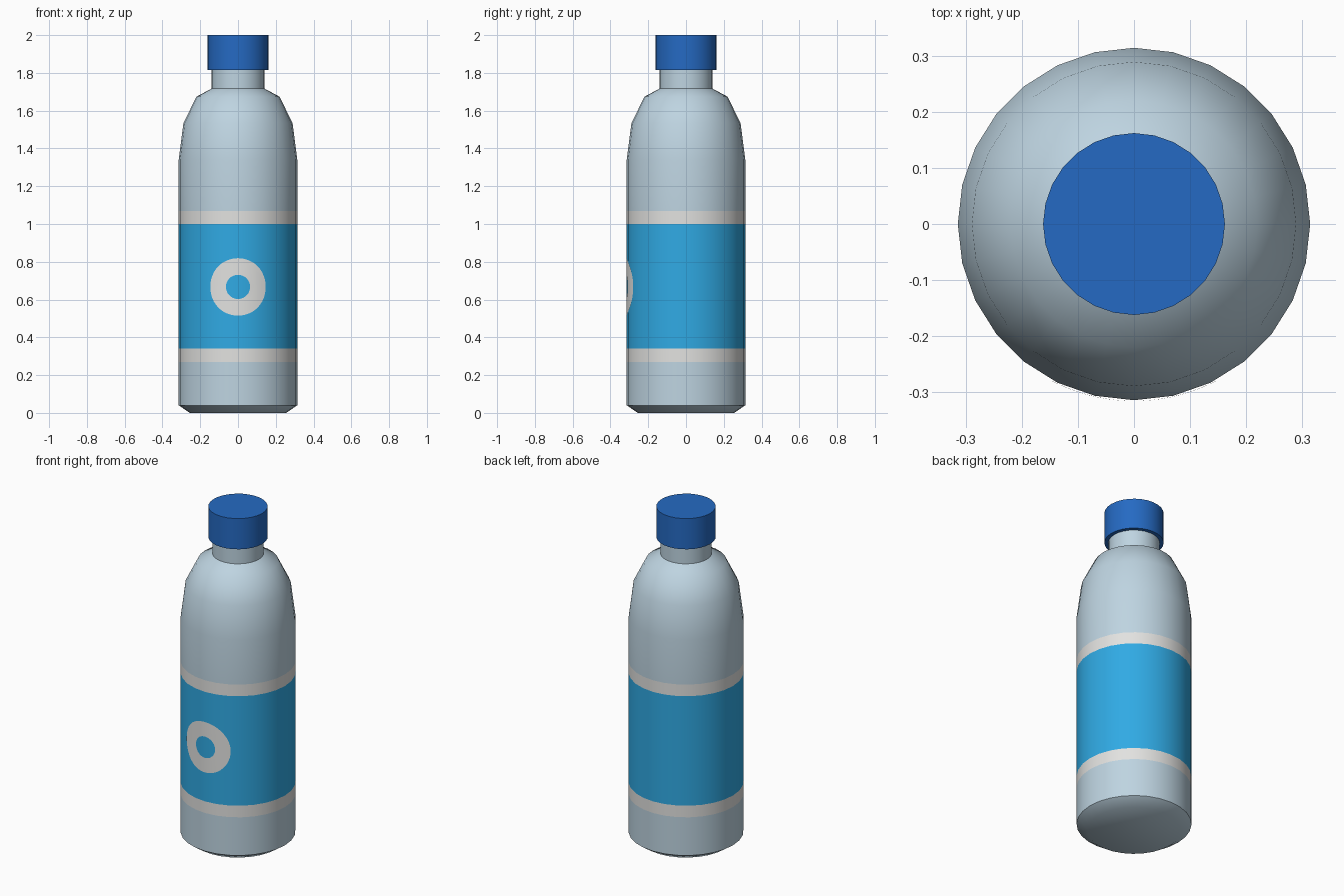
import bpy, bmesh, math

if "Cube" in bpy.data.objects:
    bpy.data.objects.remove(bpy.data.objects["Cube"])

SIDES = 28


def material(name, rgb):
    lin = [((c / 255 + 0.055) / 1.055) ** 2.4 for c in rgb]
    m = bpy.data.materials.new(name)
    m.diffuse_color = (*lin, 1)
    m.use_nodes = True
    m.node_tree.nodes["Principled BSDF"].inputs["Base Color"].default_value = m.diffuse_color
    return m


bottle_grey = material("pale blue grey", (190, 212, 225))
label_blue = material("label blue", (48, 170, 228))
label_white = material("label white", (226, 226, 224))
cap_blue = material("cap blue", (37, 106, 195))


def finish(bm, name, mats, angle=40):
    me = bpy.data.meshes.new(name)
    bm.to_mesh(me)
    bm.free()
    ob = bpy.data.objects.new(name, me)
    bpy.context.collection.objects.link(ob)
    for m in mats:
        me.materials.append(m)
    bpy.ops.object.select_all(action='DESELECT')
    ob.select_set(True)
    bpy.context.view_layer.objects.active = ob
    bpy.ops.object.shade_smooth_by_angle(angle=math.radians(angle))
    return ob


def lathe(name, profile, mats, angle=40, rule=None):
    """Revolve (radius, z) points around z and cap both ends."""
    bm = bmesh.new()
    rings = [[bm.verts.new((r * math.cos(2 * math.pi * i / SIDES),
                            r * math.sin(2 * math.pi * i / SIDES), z))
              for i in range(SIDES)] for r, z in profile]
    for a, b in zip(rings, rings[1:]):
        for i in range(SIDES):
            j = (i + 1) % SIDES
            bm.faces.new((a[i], a[j], b[j], b[i]))
    bm.faces.new(rings[0][::-1])
    bm.faces.new(rings[-1])
    if rule:
        for f in bm.faces:
            f.material_index = rule(f.calc_center_median().z)
    return finish(bm, name, mats, angle)


def label_rule(z):
    if 0.34 < z < 1.0:
        return 1
    return 2 if 0.27 < z < 1.07 else 0


# Bottle with wrapped label bands
R = 0.314
lathe("bottle_body",
      [(0.255, 0), (R, 0.04), (R, 0.27), (R, 0.34), (R, 1.0), (R, 1.07),
       (R, 1.34), (0.289, 1.534), (0.22, 1.674), (0.14, 1.717), (0.14, 1.83)],
      [bottle_grey, label_blue, label_white], 40, label_rule)

# Screw cap
lathe("bottle_cap", [(0.162, 1.815), (0.162, 2.0)], [cap_blue])

# White ring on the label front, wrapped round the bottle
bm = bmesh.new()
N = 48
loops = []
for k in range(5):
    r = 0.064 + (0.152 - 0.064) * k / 4
    loop = []
    for i in range(N):
        t = 2 * math.pi * i / N
        a = r * math.cos(t) / R
        rr = R + 0.0015
        loop.append(bm.verts.new((rr * math.sin(a), -rr * math.cos(a),
                                  0.667 + r * math.sin(t))))
    loops.append(loop)
for a, b in zip(loops, loops[1:]):
    for i in range(N):
        j = (i + 1) % N
        bm.faces.new((a[i], b[i], b[j], a[j]))
finish(bm, "label_ring", [label_white])
